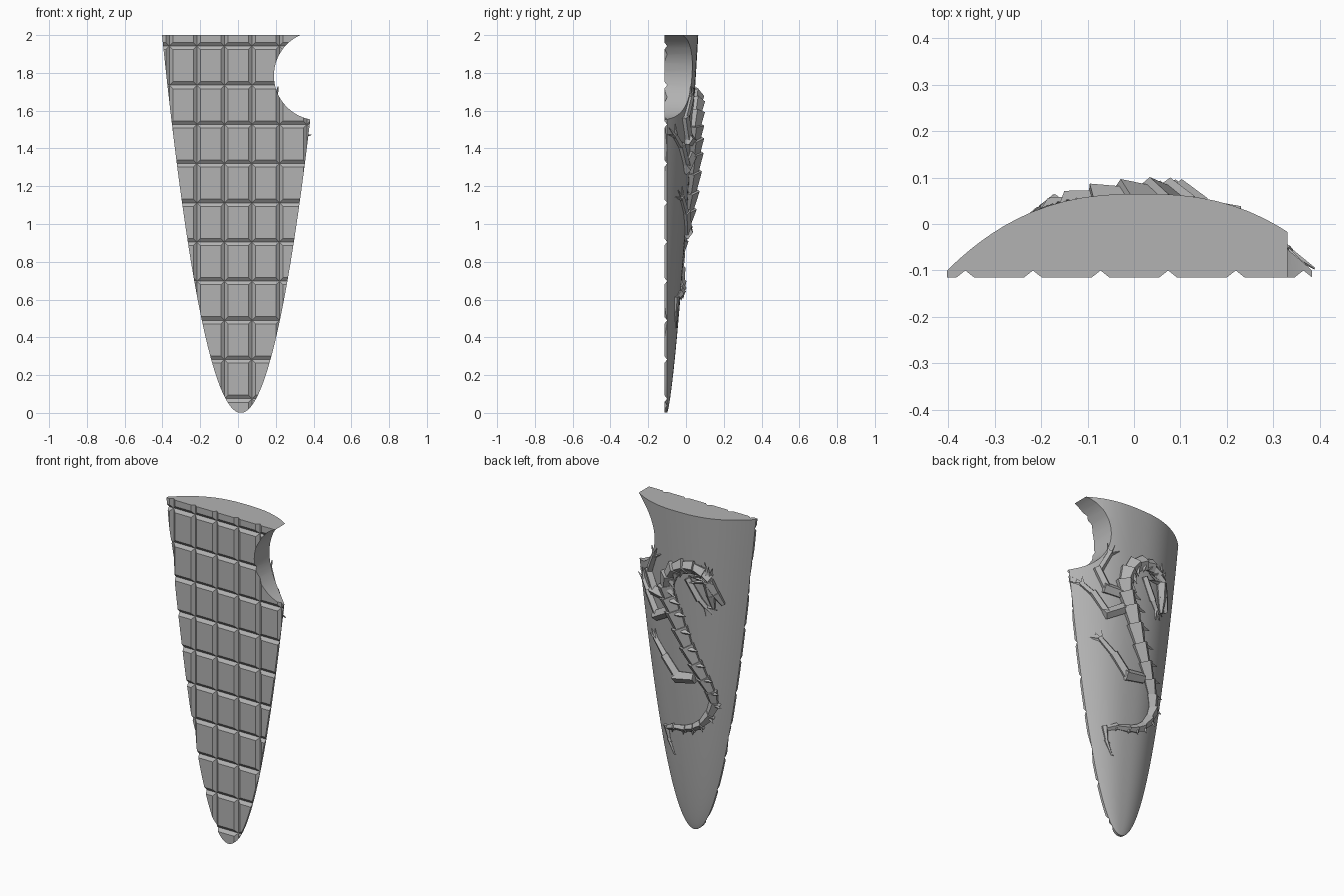
import bpy, bmesh, math, random
from mathutils import Vector

random.seed(4)
if "Cube" in bpy.data.objects:
    bpy.data.objects.remove(bpy.data.objects["Cube"], do_unlink=True)

stone = bpy.data.materials.new("stone grey")
stone.use_nodes = True
GREY = (0.45, 0.45, 0.45, 1)
stone.diffuse_color = GREY
stone.node_tree.nodes["Principled BSDF"].inputs["Base Color"].default_value = GREY

CX, BACK, FRONT = 0.015, -0.1, -0.115


def half_width(z):
    return 0.295 * math.sqrt(max(z, 0))


def surface(x, z, lift=0.0):
    """Point on the domed back, lifted along y."""
    u = min(abs(x - CX) / half_width(z), 1)
    depth = 0.165 * (z / 2) ** 0.72
    return Vector((x, BACK + depth * (1 - u ** 2.5) + lift, z))


def add_object(name, bm):
    bmesh.ops.recalc_face_normals(bm, faces=bm.faces)
    mesh = bpy.data.meshes.new(name)
    bm.to_mesh(mesh)
    bm.free()
    obj = bpy.data.objects.new(name, mesh)
    bpy.context.collection.objects.link(obj)
    mesh.materials.append(stone)
    return obj


def loft(bm, rings):
    """Closed skin through rings of points, capped at both ends."""
    loops = [[bm.verts.new(p) for p in ring] for ring in rings]
    n = len(loops[0])
    for a, b in zip(loops, loops[1:]):
        for i in range(n):
            j = (i + 1) % n
            bm.faces.new((a[i], a[j], b[j], b[i]))
    bm.faces.new(loops[0])
    bm.faces.new(loops[-1])


# Slab: flat front, domed back, parabolic outline
rings = []
for k in range(41):
    z = 2 * (0.02 + 0.98 * k / 40) ** 2
    w = half_width(z)
    arc = [surface(CX + w * math.sin(math.pi / 2 * i / 16), z) for i in range(-16, 17)]
    rings.append(arc + [Vector((CX + w, FRONT, z)), Vector((CX - w, FRONT, z))])
bm = bmesh.new()
loft(bm, rings)
slab = add_object("slab", bm)

# Cutters: upright grooves, level grooves and the round side notch
HALF = 0.019
groove = [(-HALF * 2, FRONT - 0.015), (0, BACK), (HALF * 2, FRONT - 0.015)]
bm = bmesh.new()
for i in range(6):
    x0 = -0.363 + 0.1455 * i
    loft(bm, [[Vector((x0 + d, y, z)) for d, y in groove] for z in (-0.1, 2.1)])
upright = add_object("upright_cutter", bm)
bm = bmesh.new()
for i in range(10):
    z0 = 0.075 + 0.2075 * i
    loft(bm, [[Vector((x, y, z0 + d)) for d, y in groove] for x in (-0.6, 0.6)])
level = add_object("level_cutter", bm)
bm = bmesh.new()
loft(bm, [[Vector((0.425 + 0.235 * math.cos(a), y, 1.785 + 0.235 * math.sin(a)))
           for a in (math.tau * i / 64 for i in range(64))] for y in (-0.3, 0.3)])
notch = add_object("notch_cutter", bm)

for cutter in (upright, level, notch):
    mod = slab.modifiers.new(cutter.name, "BOOLEAN")
    mod.operation, mod.solver, mod.object = "DIFFERENCE", "EXACT", cutter
deps = bpy.context.evaluated_depsgraph_get()
cut_mesh = bpy.data.meshes.new_from_object(slab.evaluated_get(deps))
slab.modifiers.clear()
slab.data = cut_mesh
for cutter in (upright, level, notch):
    bpy.data.objects.remove(cutter, do_unlink=True)
bpy.ops.object.select_all(action="DESELECT")
slab.select_set(True)
bpy.context.view_layer.objects.active = slab
bpy.ops.object.shade_smooth_by_angle(angle=math.radians(25))


# Relief creature on the back
def curve_at(pts, t):
    """Catmull-Rom point on a list of (x, z, radius)."""
    s = min(int(t), len(pts) - 2)
    f = t - s
    p = [Vector(pts[max(0, min(len(pts) - 1, s + k))]) for k in (-1, 0, 1, 2)]
    return 0.5 * (2 * p[1] + (p[2] - p[0]) * f
                  + (2 * p[0] - 5 * p[1] + 4 * p[2] - p[3]) * f * f
                  + (3 * p[1] - p[0] - 3 * p[2] + p[3]) * f ** 3)


def frustum(bm, a, b, ra, rb, sides=5):
    """Tapered prism between two points, with a ridge facing out."""
    axis = (b - a).normalized()
    out = Vector((0, 1, 0))
    out = (out - axis * out.dot(axis)).normalized()
    side = axis.cross(out)
    loft(bm, [[c + (out * math.cos(t) + side * math.sin(t)) * r
               for t in (math.tau * i / sides for i in range(sides))]
              for c, r in ((a, ra), (b, rb))])


def scaly(name, pts, per, flare, spikes=0.0):
    """Chain of overlapping flared scales, with optional spikes on the edge."""
    bm = bmesh.new()
    n = per * (len(pts) - 1)
    samples = [curve_at(pts, i / per) for i in range(n + 1)]
    for p, q in zip(samples, samples[1:]):
        a, b = surface(p.x, p.y, p.z * 0.1), surface(q.x, q.y, q.z * 0.1)
        frustum(bm, a, b + (b - a) * 0.2, p.z * (2 - flare), q.z * flare)
        if spikes:
            along = (b - a).normalized()
            edge = along.cross(Vector((0, 1, 0))).normalized()
            root = a + edge * p.z * 0.5 + Vector((0, p.z * 0.5, 0))
            tip = root + edge * p.z * spikes - along * p.z * 0.5
            frustum(bm, root, tip, p.z * 0.4, 0.002, 4)
    return add_object(name, bm)


body = [(0.115, 0.45, 0.006), (0.165, 0.6, 0.016), (0.03, 0.64, 0.02), (-0.08, 0.69, 0.026),
        (-0.165, 0.83, 0.032), (-0.12, 0.98, 0.038), (-0.03, 1.16, 0.046),
        (0.05, 1.36, 0.052), (0.1, 1.51, 0.05), (0.04, 1.64, 0.044),
        (-0.08, 1.68, 0.036), (-0.17, 1.63, 0.032)]
scaly("creature_body", body, 2, 1.2, 1.1)

limbs = {
    "fore_leg": [(0.08, 1.44, 0.036), (0.2, 1.45, 0.032), (0.25, 1.55, 0.024), (0.2, 1.66, 0.016)],
    "outer_leg": [(0.09, 1.36, 0.036), (0.19, 1.3, 0.028), (0.26, 1.4, 0.022), (0.32, 1.46, 0.015)],
    "hind_leg": [(-0.06, 0.98, 0.036), (0.05, 0.96, 0.034), (0.13, 1.05, 0.026), (0.21, 1.13, 0.016)],
    "chest_leg": [(-0.04, 1.6, 0.024), (-0.1, 1.5, 0.022), (-0.14, 1.45, 0.015)],
}
for name, pts in limbs.items():
    scaly(name, pts, 1, 1.1)
    # Claws fan out from the end of each leg
    bm = bmesh.new()
    x, z, r = pts[-1]
    heading = math.atan2(z - pts[-2][1], x - pts[-2][0])
    for k in (-1, 0, 1):
        a = heading + k * 0.6
        tip = surface(x + 0.07 * math.cos(a), z + 0.07 * math.sin(a), 0.004)
        frustum(bm, surface(x, z, 0.006), tip, r * 0.75, 0.002, 4)
    add_object(name + "_claws", bm)

# Head: skull, two jaws, horns and mane
bm = bmesh.new()
skull = surface(-0.17, 1.61, 0.012)
for x, z, r in ((-0.24, 1.47, 0.014), (-0.19, 1.44, 0.01)):
    mid = surface((x - 0.17) / 2, (z + 1.61) / 2, 0.012)
    frustum(bm, skull, mid, 0.036, 0.026)
    frustum(bm, mid, surface(x, z, 0.008), 0.028, r)
add_object("head", bm)
bm = bmesh.new()
for k in range(9):
    a = math.radians(55 + k * 17)
    reach = random.uniform(0.09, 0.16)
    tip = surface(-0.16 - reach * math.cos(a) * 0.7, 1.61 + reach * math.sin(a), 0.02)
    frustum(bm, skull, tip, 0.018, 0.002, 4)
add_object("horns_and_mane", bm)
